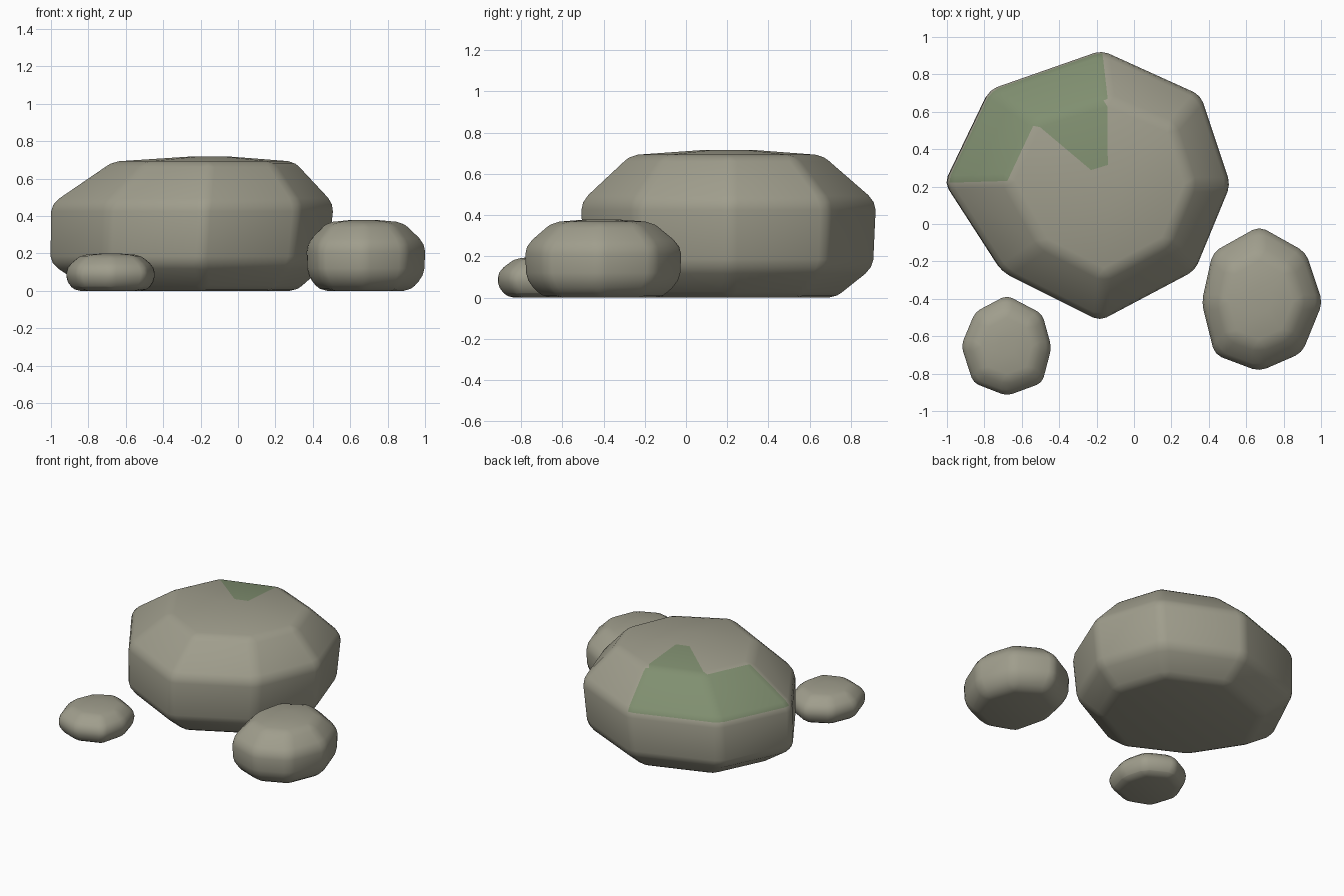
import bpy, bmesh, math
from mathutils import Vector

if "Cube" in bpy.data.objects:
    bpy.data.objects.remove(bpy.data.objects["Cube"])


def material(name, rgb):
    m = bpy.data.materials.new(name)
    m.diffuse_color = (*rgb, 1)
    m.use_nodes = True
    m.node_tree.nodes["Principled BSDF"].inputs["Base Color"].default_value = m.diffuse_color
    return m


STONE = material("stone", (0.35, 0.34, 0.265))
MOSS = material("moss", (0.216, 0.275, 0.162))


def scaled(pts, centre, s, dx=0, dy=0):
    cx, cy = centre
    return [(cx + (x - cx) * s + dx, cy + (y - cy) * s + dy) for x, y in pts]


def rock(name, rings, bevel, mossy=()):
    """Loft eight-sided (z, outline) rings, then round the strong edges.
    mossy holds (level, side) pairs of faces covered in moss."""
    bm = bmesh.new()
    loops = [[bm.verts.new((x, y, z)) for x, y in pts] for z, pts in rings]
    bm.faces.new(reversed(loops[0]))
    bm.faces.new(loops[-1])
    for level, (a, b) in enumerate(zip(loops, loops[1:])):
        for i in range(8):
            j = (i + 1) % 8
            f = bm.faces.new((a[i], a[j], b[j], b[i]))
            f.material_index = int((level, i) in mossy)
    bm.normal_update()
    edges = [e for e in bm.edges if e.calc_face_angle(0) > 0.3]
    bmesh.ops.bevel(bm, geom=edges, offset=bevel, segments=2, profile=0.5,
                    affect='EDGES', clamp_overlap=True, material=-1)
    for f in bm.faces:
        f.smooth = True
    me = bpy.data.meshes.new(name)
    bm.to_mesh(me)
    bm.free()
    me.materials.append(STONE)
    if mossy:
        me.materials.append(MOSS)
    ob = bpy.data.objects.new(name, me)
    bpy.context.collection.objects.link(ob)
    return ob


# Large boulder with a moss patch at the back left (outlines start at +x)
big = [(0.52, 0.21), (0.36, 0.69), (-0.17, 0.93), (-0.77, 0.72),
       (-1.01, 0.22), (-0.70, -0.26), (-0.18, -0.52), (0.33, -0.25)]
big_top = [(0.31, 0.21), (0.21, 0.52), (-0.14, 0.67), (-0.53, 0.55),
           (-0.68, 0.23), (-0.49, -0.11), (-0.16, -0.28), (0.18, -0.10)]
c = (-0.22, 0.2)
rock("large_boulder", [
    (0.0, scaled(big, c, 0.73)),
    (0.145, scaled(big, c, 0.98, -0.02, 0.0)),
    (0.465, big),
    (0.69, big_top),
    (0.717, scaled(big_top, (-0.14, 0.21), 0.23)),
], 0.04, {(2, 2), (2, 3), (3, 2)})

# Medium rock at the front right
mid = [(1.01, -0.42), (0.92, -0.15), (0.67, -0.01), (0.42, -0.15),
       (0.36, -0.42), (0.43, -0.70), (0.67, -0.79), (0.90, -0.69)]
c = (0.67, -0.41)
rock("medium_rock", [
    (0.0, scaled(mid, c, 0.76)),
    (0.08, scaled(mid, c, 0.98)),
    (0.25, mid),
    (0.365, scaled(mid, c, 0.65)),
    (0.379, scaled(mid, c, 0.2)),
], 0.04)

# Small rock at the front left
small = [(-0.44, -0.66), (-0.49, -0.48), (-0.68, -0.38), (-0.85, -0.47),
         (-0.925, -0.65), (-0.86, -0.85), (-0.68, -0.92), (-0.49, -0.85)]
c = (-0.68, -0.65)
rock("small_rock", [
    (0.0, scaled(small, c, 0.8)),
    (0.045, scaled(small, c, 0.99)),
    (0.125, small),
    (0.19, scaled(small, c, 0.68)),
    (0.199, scaled(small, c, 0.2)),
], 0.03)
